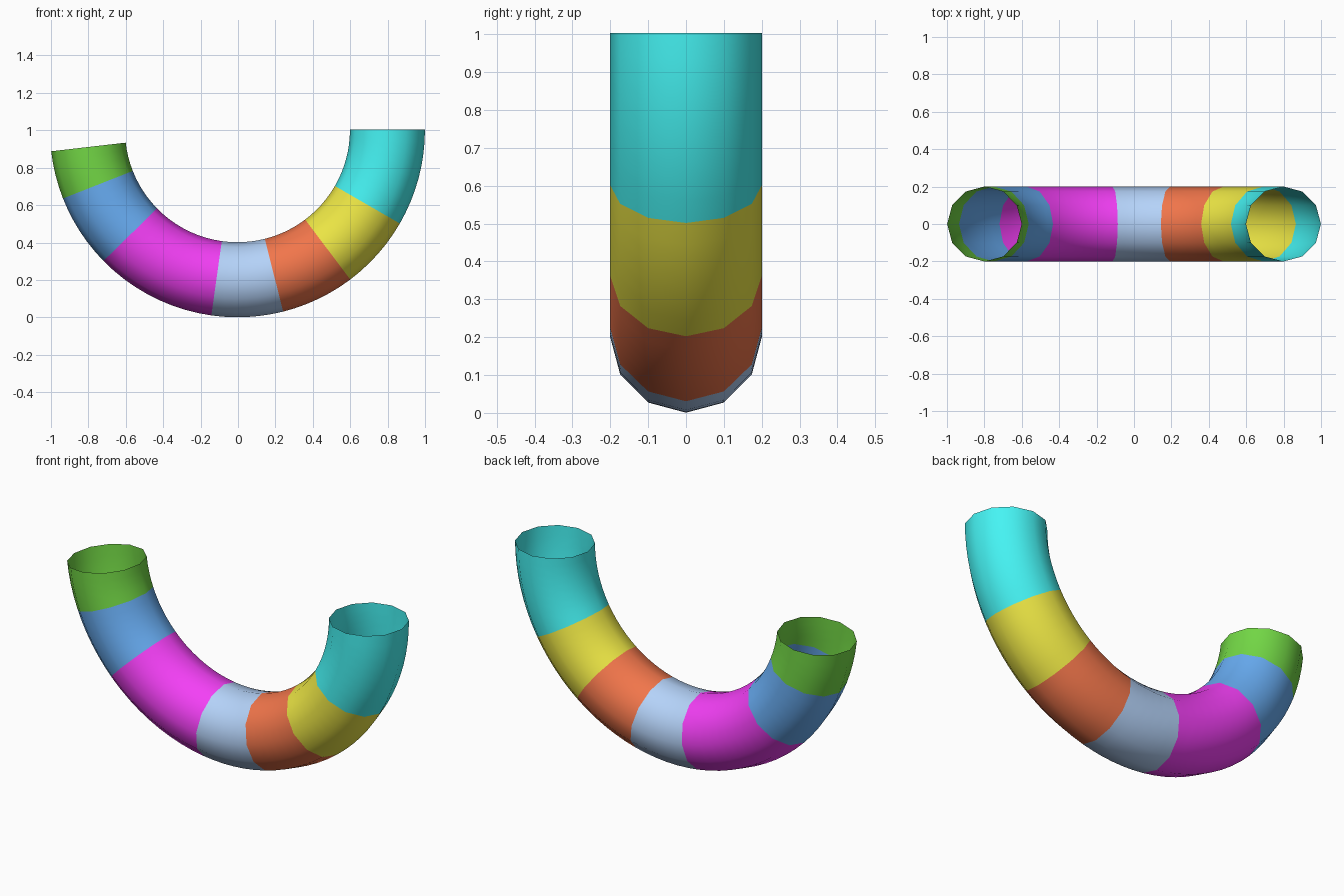
import bpy, bmesh
from math import sin, cos, radians, pi

if "Cube" in bpy.data.objects:
    bpy.data.objects.remove(bpy.data.objects["Cube"])

CX, CZ = -0.003, 1.003      # centre of the ring
MAJOR, MINOR = 0.802, 0.2005
SIDES = 12

# name, start angle, end angle (clockwise from +x, in degrees), colour
SEGMENTS = [
    ("cyan_segment", 0, 30, (0.06, 0.90, 0.90)),
    ("yellow_segment", 30, 53, (0.85, 0.80, 0.06)),
    ("red_segment", 53, 75.9, (0.88, 0.18, 0.07)),
    ("light_blue_segment", 75.9, 98, (0.46, 0.65, 0.95)),
    ("magenta_segment", 98, 135.6, (0.90, 0.05, 0.92)),
    ("blue_segment", 135.6, 158.5, (0.14, 0.42, 0.90)),
    ("green_segment", 158.5, 173.4, (0.17, 0.68, 0.06)),
]


def tube_segment(name, start, end, color):
    """Open bent tube following part of the ring."""
    steps = max(3, round((end - start) / 4))
    bm = bmesh.new()
    rings = []
    for i in range(steps + 1):
        a = radians(start + (end - start) * i / steps)
        ring = []
        for j in range(SIDES):
            b = 2 * pi * j / SIDES
            r = MAJOR + MINOR * cos(b)
            ring.append(bm.verts.new((CX + r * cos(a), MINOR * sin(b), CZ - r * sin(a))))
        rings.append(ring)
    for r0, r1 in zip(rings, rings[1:]):
        for j in range(SIDES):
            k = (j + 1) % SIDES
            face = bm.faces.new((r0[j], r0[k], r1[k], r1[j]))
            face.smooth = True
            # Keep the normals pointing away from the tube's centreline
            face.normal_update()
            mid = sum((v.co for v in r0), r0[0].co * 0) / SIDES
            if face.normal.dot(face.calc_center_median() - mid) < 0:
                face.normal_flip()
    mesh = bpy.data.meshes.new(name)
    bm.to_mesh(mesh)
    bm.free()
    mat = bpy.data.materials.new(name + "_colour")
    mat.diffuse_color = (*color, 1)
    mat.use_nodes = True
    mat.node_tree.nodes["Principled BSDF"].inputs["Base Color"].default_value = mat.diffuse_color
    mesh.materials.append(mat)
    bpy.context.collection.objects.link(bpy.data.objects.new(name, mesh))


for segment in SEGMENTS:
    tube_segment(*segment)
